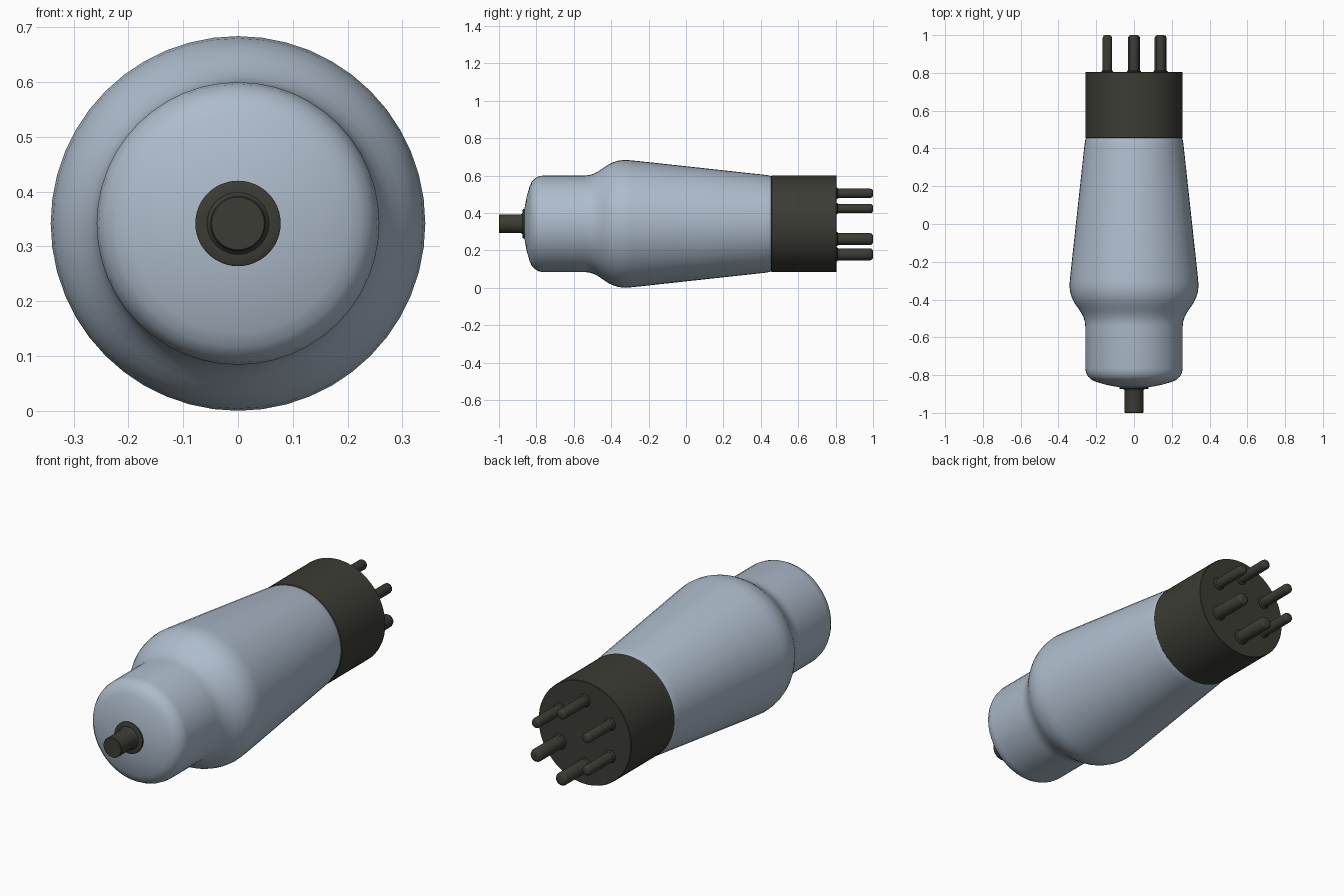
import bpy, bmesh, math

if "Cube" in bpy.data.objects:
    bpy.data.objects.remove(bpy.data.objects["Cube"], do_unlink=True)

AXIS_Z = 0.342  # height of the tube's axis


def material(name, color, roughness):
    mat = bpy.data.materials.new(name)
    mat.use_nodes = True
    mat.diffuse_color = (*color, 1)
    shader = mat.node_tree.nodes["Principled BSDF"]
    shader.inputs["Base Color"].default_value = (*color, 1)
    shader.inputs["Roughness"].default_value = roughness
    return mat


def lathe(name, profile, mat, sides=48, x=0.0, z=0.0):
    """Revolve (y, radius) points about a line along y, with closed ends."""
    bm = bmesh.new()
    rings = []
    for y, r in profile:
        rings.append([bm.verts.new((r * math.cos(a), y, r * math.sin(a)))
                      for a in (math.tau * i / sides for i in range(sides))])
    for a, b in zip(rings, rings[1:]):
        for i in range(sides):
            j = (i + 1) % sides
            bm.faces.new((a[i], a[j], b[j], b[i]))
    bm.faces.new(rings[0])
    bm.faces.new(rings[-1])
    bmesh.ops.recalc_face_normals(bm, faces=bm.faces)
    mesh = bpy.data.meshes.new(name)
    bm.to_mesh(mesh)
    bm.free()
    mesh.materials.append(mat)
    obj = bpy.data.objects.new(name, mesh)
    obj.location = (x, 0, AXIS_Z + z)
    bpy.context.collection.objects.link(obj)
    bpy.ops.object.select_all(action='DESELECT')
    obj.select_set(True)
    bpy.context.view_layer.objects.active = obj
    bpy.ops.object.shade_smooth_by_angle(angle=math.radians(35))
    return obj


glass = material("pale blue glass", (0.42, 0.50, 0.60), 0.5)
dark = material("dark bakelite", (0.045, 0.045, 0.036), 0.5)

# Glass envelope: domed nose, straight neck, shoulder, long taper
lathe("glass_envelope", [
    (-0.866, 0.03), (-0.864, 0.08), (-0.852, 0.145), (-0.836, 0.2),
    (-0.825, 0.225), (-0.808, 0.243), (-0.787, 0.254), (-0.765, 0.258),
    (-0.54, 0.258), (-0.515, 0.261), (-0.49, 0.269), (-0.465, 0.283),
    (-0.44, 0.300), (-0.415, 0.317), (-0.39, 0.329), (-0.36, 0.338),
    (-0.325, 0.342), (-0.29, 0.339), (-0.25, 0.335), (0.42, 0.262),
    (0.445, 0.258), (0.47, 0.25)], glass)

# Base shell
lathe("base", [(0.455, 0.24), (0.455, 0.254), (0.459, 0.258),
               (0.803, 0.258), (0.805, 0.256)], dark, sides=64)

# Top cap terminal with its flange
lathe("cap_flange", [(-0.874, 0.055), (-0.874, 0.073), (-0.871, 0.078),
                     (-0.855, 0.078)], dark)
lathe("cap_terminal", [(-1.0, 0.048), (-0.998, 0.05), (-0.885, 0.05),
                       (-0.878, 0.052), (-0.873, 0.058)], dark, sides=32)

# Six pins in a ring, two of them thicker
for i in range(6):
    angle = math.radians(30 + 60 * i)
    r = 0.032 if i in (4, 5) else 0.025
    lathe(f"pin_{i + 1}", [
        (0.79, r + 0.006), (0.808, r + 0.006), (0.813, r), (0.985, r),
        (0.993, r * 0.9), (0.998, r * 0.72), (1.0, r * 0.5)],
        dark, sides=24, x=0.163 * math.cos(angle), z=0.163 * math.sin(angle))
